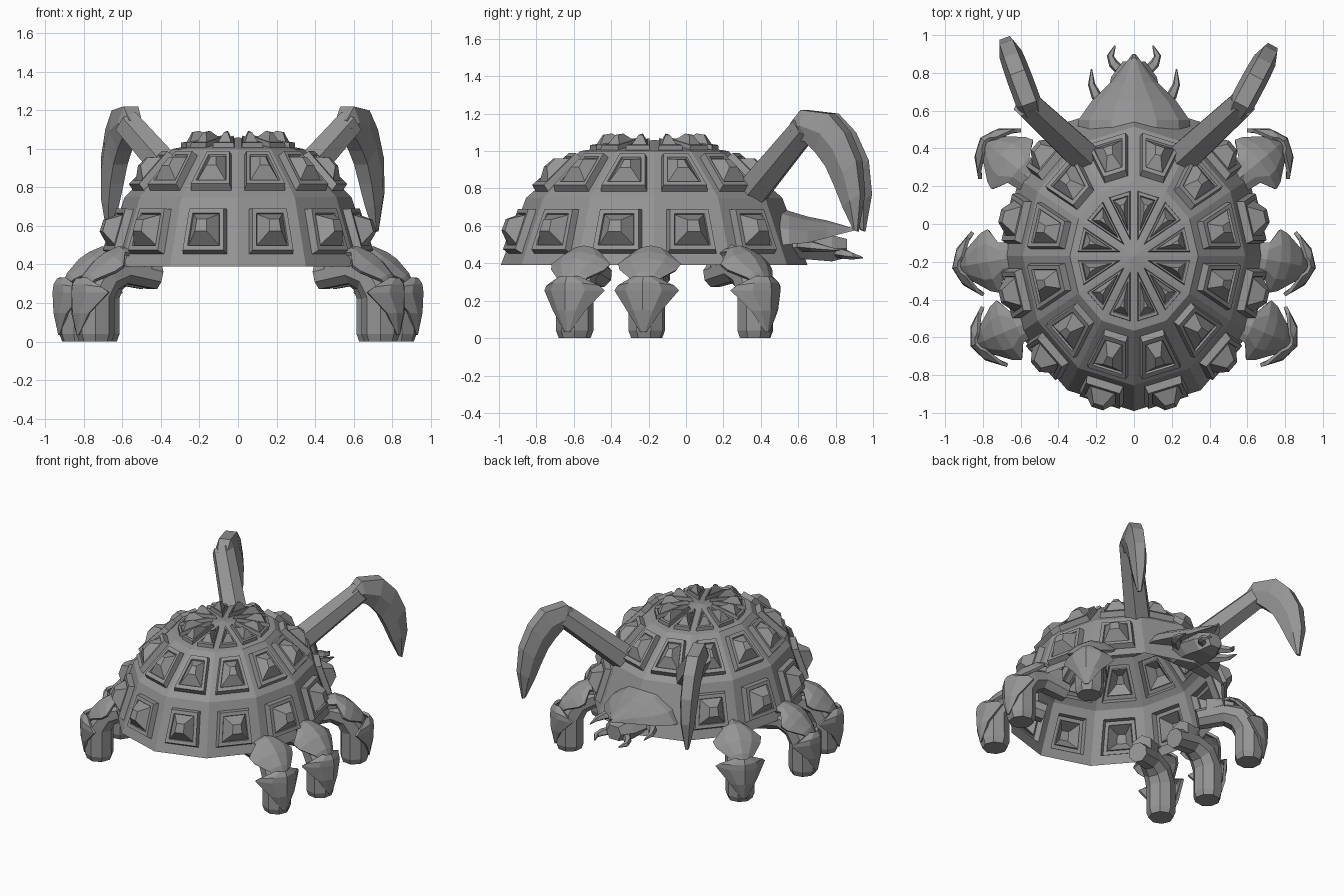
import bpy, bmesh, math
from mathutils import Vector as V

if "Cube" in bpy.data.objects:
    bpy.data.objects.remove(bpy.data.objects["Cube"])

grey = bpy.data.materials.new("stone_grey")
grey.diffuse_color = (0.3, 0.3, 0.3, 1)
grey.use_nodes = True
grey.node_tree.nodes["Principled BSDF"].inputs["Base Color"].default_value = grey.diffuse_color


def finish(bm, name, recalc=True):
    if recalc:
        bmesh.ops.recalc_face_normals(bm, faces=bm.faces)
    me = bpy.data.meshes.new(name)
    bm.to_mesh(me)
    bm.free()
    me.materials.append(grey)
    ob = bpy.data.objects.new(name, me)
    bpy.context.collection.objects.link(ob)
    return ob


def loft(name, rings, closed=True):
    """Skin a list of point rings; closed rings get end caps."""
    bm = bmesh.new()
    rows = [[bm.verts.new(p) for p in r] for r in rings]
    n = len(rows[0])
    for a, b in zip(rows, rows[1:]):
        for i in range(n if closed else n - 1):
            j = (i + 1) % n
            bm.faces.new((a[i], a[j], b[j], b[i]))
    if closed:
        bm.faces.new(rows[0])
        bm.faces.new(rows[-1])
    return finish(bm, name)


def tube(name, path, radii, sides, side_axis):
    """Faceted tube along a planar path; side_axis is the plane normal."""
    rings = []
    for i, p in enumerate(path):
        t = (path[min(i + 1, len(path) - 1)] - path[max(i - 1, 0)]).normalized()
        up = t.cross(side_axis).normalized()
        rings.append([p + radii[i] * (side_axis * math.cos(a) + up * math.sin(a))
                      for a in (math.tau * (k + .5) / sides for k in range(sides))])
    return loft(name, rings)


# Shell: twelve-sided oval dome, open below, with raised studded plates
N, RATIO, CY = 12, .86, -.17
bm = bmesh.new()
rings = []
for r, z in ((.82, .39), (.685, .75), (.395, 1.0)):
    rings.append([bm.verts.new((r * RATIO * math.sin(math.tau * i / N),
                                CY - r * math.cos(math.tau * i / N), z)) for i in range(N)])
apex = bm.verts.new((0, CY, 1.06))


def stud(corners, steps):
    c = sum((v.co for v in corners), V()) / len(corners)
    n = (corners[1].co - corners[0].co).cross(corners[2].co - corners[0].co).normalized()
    base = [v.co.copy() for v in corners]
    prev = corners
    for s, h in steps:
        cur = [bm.verts.new(c + (p - c) * s + n * h) for p in base]
        for i in range(len(cur)):
            j = (i + 1) % len(cur)
            bm.faces.new((prev[i], prev[j], cur[j], cur[i]))
        prev = cur
    bm.faces.new(prev)


for i in range(N):
    j = (i + 1) % N
    # the two panels behind the hood stay plain
    low = () if i in (5, 6) else ((.65, 0), (.6, .04), (.47, .04), (.45, .03), (.17, .105))
    stud([rings[0][i], rings[0][j], rings[1][j], rings[1][i]], low)if low else \
        bm.faces.new((rings[0][i], rings[0][j], rings[1][j], rings[1][i]))
    stud([rings[1][i], rings[1][j], rings[2][j], rings[2][i]],
         ((.72, 0), (.68, .04), (.53, .04), (.5, .03), (.17, .085)))
    stud([rings[2][i], rings[2][j], apex],
         ((.66, 0), (.62, .025), (.48, .025), (.45, .015), (.12, .07)))
finish(bm, "shell", recalc=False)

# Horns: a straight hexagonal arm ending in a broad hooked blade
BLADE = (  # outer t, z, inner t, z, half width
    (-.02, 1.15, .03, 1.06, .055), (.14, 1.22, .2, 1.05, .068), (.55, 1.2, .36, .99, .068),
    (.78, 1.1, .5, .92, .066), (.95, .95, .62, .82, .062), (1, .77, .74, .7, .048),
    (.93, .57, .87, .58, .015))
for side, a, b in (("left", V((-.535, .58, 0)), V((-.685, .985, 0))),
                   ("right", V((.54, .58, 0)), V((.735, .945, 0)))):
    s = 1 if a.x > 0 else -1
    w = (b - a).normalized().cross(V((0, 0, 1)))
    secs = []
    for ot, oz, it, iz, hw in BLADE:
        o, i = a.lerp(b, ot) + V((0, 0, oz)), a.lerp(b, it) + V((0, 0, iz))
        m = o.lerp(i, .5)
        secs.append([o + w * hw * .6, m + w * hw, i + w * hw * .6,
                     i - w * hw * .6, m - w * hw, o - w * hw * .6])
    loft(side + "_horn_blade", secs)
    p0, p1 = V((s * .27, .36, .79)), V((a.x + s * .035, a.y + .06, 1.13))
    flat = (p1 - p0).cross(V((0, 0, 1))).normalized()
    tube(side + "_horn_arm", [p0, p0.lerp(p1, .5), p1], [.095, .087, .08], 6, flat)

# Hood: pointed arched plate over the head
hood = []
for y, w, crest, edge in ((.4, .3, .73, .49), (.55, .295, .68, .5), (.65, .225, .65, .51),
                          (.75, .125, .63, .535), (.82, .07, .61, .555), (.9, .008, .585, .575)):
    arch = [V((w * x, y, edge + (crest - edge) * k)) for x, k in
            ((-1, 0), (-.8, .45), (-.4, .85), (0, 1), (.4, .85), (.8, .45), (1, 0))]
    hood.append(arch + [V((w * .5, y, edge + .02)), V((-w * .5, y, edge + .02))])
loft("hood", hood)

# Head: tapering faceted block under the hood
head = []
for y, w, z0, z1 in ((.5, .13, .43, .54), (.66, .15, .42, .55), (.78, .12, .41, .55),
                     (.86, .06, .43, .53)):
    head.append([V((w * x, y, z0 + (z1 - z0) * k)) for x, k in
                 ((-.6, 0), (.6, 0), (1, .5), (.6, 1), (-.6, 1), (-1, .5))])
loft("head", head)

# Jaws and cheek spikes: curved, tapering
for s, side in ((-1, "left"), (1, "right")):
    for name, pts, radii in (
            ("jaw", ((.06, .8, .46), (.11, .85, .45), (.125, .89, .44), (.1, .945, .43)),
             (.03, .027, .02, .004)),
            ("cheek_spike", ((.13, .62, .5), (.2, .68, .49), (.225, .74, .48), (.225, .82, .47)),
             (.04, .03, .02, .004))):
        tube(side + "_" + name, [V((s * x, y, z)) for x, y, z in pts], radii, 5, V((0, 0, 1)))

# Legs: faceted limb with hip block, a knee guard and a pointed shin shield
KNEE = ((-.22, .475, .07, .0, .03), (-.13, .485, .085, .0, .03), (-.06, .455, .165, .03, .065),
        (-.01, .42, .15, .04, .06), (.05, .35, .085, .02, .03), (.095, .25, .01, .0, .0))
SHIN = ((.1, .325, .05, .03, .0), (.12, .295, .145, .1, .015), (.125, .255, .168, .13, .0),
        (.12, .15, .088, .05, .0), (.095, .035, .01, .0, .0))
LEGS = (("front", .71, .37, 40), ("middle", .83, -.21, -10), ("rear", .74, -.595, -23))
for s, side in ((-1, "left"), (1, "right")):
    for name, x, y, ang in LEGS:
        a = math.radians(ang)
        foot = V((s * x, y, 0))
        u = V((s * math.cos(a), math.sin(a), 0))
        v = V((-u.y, u.x, 0))
        limb = [foot + u * d + V((0, 0, z)) for d, z in
                ((0, 0), (0, .04), (0, .24), (-.06, .34), (-.17, .375), (-.35, .335))]
        tube(f"{side}_{name}_leg", limb, [.085, .1, .1, .095, .08, .07], 8, v)
        hip = [foot + u * d + V((0, 0, z)) for d, z in ((-.29, .42), (-.2, .42), (-.1, .41))]
        tube(f"{side}_{name}_hip", hip, [.08, .08, .06], 6, v)
        for part, rows in (("knee_guard", KNEE), ("shin_shield", SHIN)):
            grid = []
            for d, z, w, back, drop in rows:
                grid.append([foot + u * (d - back * k * k) + v * (w * k) +
                             V((0, 0, z - drop * k * k)) for k in (-1, -.55, 0, .55, 1)])
            ob = loft(f"{side}_{name}_{part}", grid, closed=False)
            mod = ob.modifiers.new("thickness", 'SOLIDIFY')
            mod.thickness = .02
            mod.offset = 0
